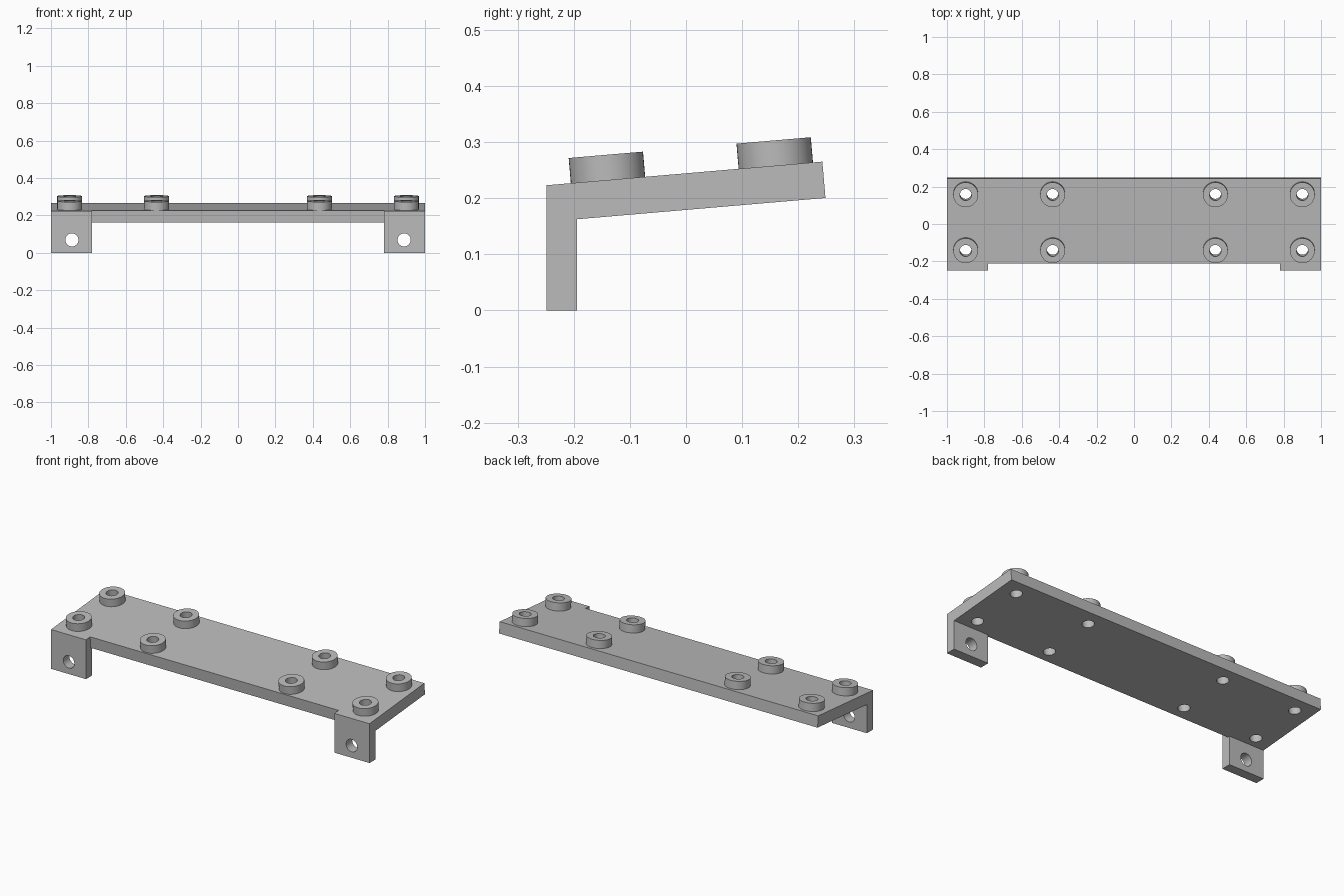
import bpy, bmesh, math
from mathutils import Matrix, Vector

if "Cube" in bpy.data.objects:
    bpy.data.objects.remove(bpy.data.objects["Cube"], do_unlink=True)

TILT = math.radians(4.9)
THICK = 0.065
X_END, X_LEG = 1.0, 0.78
Y_FRONT, LEG_BACK, NOTCH = -0.249, -0.194, -0.212
HOLE_R, BOSS_R, BOSS_H = 0.031, 0.0665, 0.045
SEGS = 48
slope = math.tan(TILT)
normal = Vector((0, -math.sin(TILT), math.cos(TILT)))
tilt_matrix = Matrix.Rotation(TILT, 4, 'X')

grey = bpy.data.materials.new("plain grey")
grey.use_nodes = True
colour = (0.5, 0.5, 0.5, 1)
grey.diffuse_color = colour
grey.node_tree.nodes["Principled BSDF"].inputs["Base Color"].default_value = colour


def top_z(y):
    return 0.223 + (y - Y_FRONT) * slope


def under(point):
    return (point[0] + THICK * math.sin(TILT), point[1] - THICK * math.cos(TILT))


def make_object(name, bm):
    bmesh.ops.recalc_face_normals(bm, faces=bm.faces)
    mesh = bpy.data.meshes.new(name)
    bm.to_mesh(mesh)
    bm.free()
    mesh.materials.append(grey)
    obj = bpy.data.objects.new(name, mesh)
    bpy.context.collection.objects.link(obj)
    return obj


def smooth(obj):
    bpy.ops.object.select_all(action='DESELECT')
    obj.select_set(True)
    bpy.context.view_layer.objects.active = obj
    bpy.ops.object.shade_smooth_by_angle(angle=math.radians(30))


# Side profile points (y, z): legs, sloping plate and the notched front edge
rear_top = (0.243, top_z(0.243))
rear_low = under(rear_top)
notch_top = (NOTCH, top_z(NOTCH))
notch_low = under(notch_top)
inner_z = notch_low[1] + (LEG_BACK - notch_low[0]) * slope
profile = {
    "foot_front": (Y_FRONT, 0), "foot_back": (LEG_BACK, 0),
    "inner": (LEG_BACK, inner_z), "rear_low": rear_low,
    "rear_top": rear_top, "front_top": (Y_FRONT, top_z(Y_FRONT)),
    "notch_low": notch_low, "notch_top": notch_top,
}

# Tilted plate with its two front legs, as one closed body
bm = bmesh.new()
verts = {}


def v(name, x):
    if (name, x) not in verts:
        verts[name, x] = bm.verts.new((x, *profile[name]))
    return verts[name, x]


def face(*corners):
    bm.faces.new([v(*c) for c in corners])


for s in (-1, 1):
    outer, inner = s * X_END, s * X_LEG
    face(*[(n, outer) for n in ("foot_front", "foot_back", "inner",
                                "rear_low", "rear_top", "front_top")])
    face(*[(n, inner) for n in ("foot_front", "foot_back", "inner",
                                "notch_low", "notch_top", "front_top")])
    for a, b in (("front_top", "foot_front"), ("foot_front", "foot_back"),
                 ("foot_back", "inner")):
        face((a, outer), (a, inner), (b, inner), (b, outer))
for edge, notch, rear in (("front_top", "notch_top", "rear_top"),
                          ("inner", "notch_low", "rear_low")):
    face((edge, -X_END), (edge, -X_LEG), (notch, -X_LEG), (notch, X_LEG),
         (edge, X_LEG), (edge, X_END), (rear, X_END), (rear, -X_END))
for a, b, x in (("notch_low", "notch_top", X_LEG), ("rear_low", "rear_top", X_END)):
    face((a, -x), (a, x), (b, x), (b, -x))
body = make_object("mounting_plate", bm)

# Screw holes through the plate and the legs
boss_bases = [Vector((x, y, top_z(y))) for x in (-0.9, -0.435, 0.435, 0.9)
              for y in (-0.139, 0.16)]
bm = bmesh.new()
drills = [Matrix.Translation(p) @ tilt_matrix for p in boss_bases]
drills += [Matrix.Translation((s * 0.888, -0.22, 0.069)) @ Matrix.Rotation(math.pi / 2, 4, 'X')
           for s in (-1, 1)]
for i, m in enumerate(drills):
    r = HOLE_R if i < len(boss_bases) else 0.035
    bmesh.ops.create_cone(bm, cap_ends=True, segments=SEGS, radius1=r, radius2=r,
                          depth=0.2, matrix=m)
cutter = make_object("hole_cutter", bm)
cutter.hide_render = True
mod = body.modifiers.new("holes", 'BOOLEAN')
mod.operation = 'DIFFERENCE'
mod.solver = 'EXACT'
mod.object = cutter
bpy.context.view_layer.objects.active = body
bpy.ops.object.modifier_apply(modifier=mod.name)
bpy.data.objects.remove(cutter, do_unlink=True)
smooth(body)

# Round spacer bosses standing square to the plate
for i, base in enumerate(boss_bases):
    bm = bmesh.new()
    rings = []
    for r, z in ((HOLE_R, 0), (BOSS_R, 0), (BOSS_R, BOSS_H), (HOLE_R, BOSS_H)):
        rings.append([bm.verts.new((r * math.cos(a), r * math.sin(a), z))
                      for a in (math.tau * k / SEGS for k in range(SEGS))])
    for j in range(1, 4):
        for k in range(SEGS):
            n = (k + 1) % SEGS
            bm.faces.new((rings[j - 1][k], rings[j - 1][n], rings[j][n], rings[j][k]))
    for k in range(SEGS):
        n = (k + 1) % SEGS
        bm.faces.new((rings[3][k], rings[3][n], rings[0][n], rings[0][k]))
    boss = make_object(f"spacer_boss_{i + 1}", bm)
    boss.matrix_world = Matrix.Translation(base) @ tilt_matrix
    smooth(boss)
